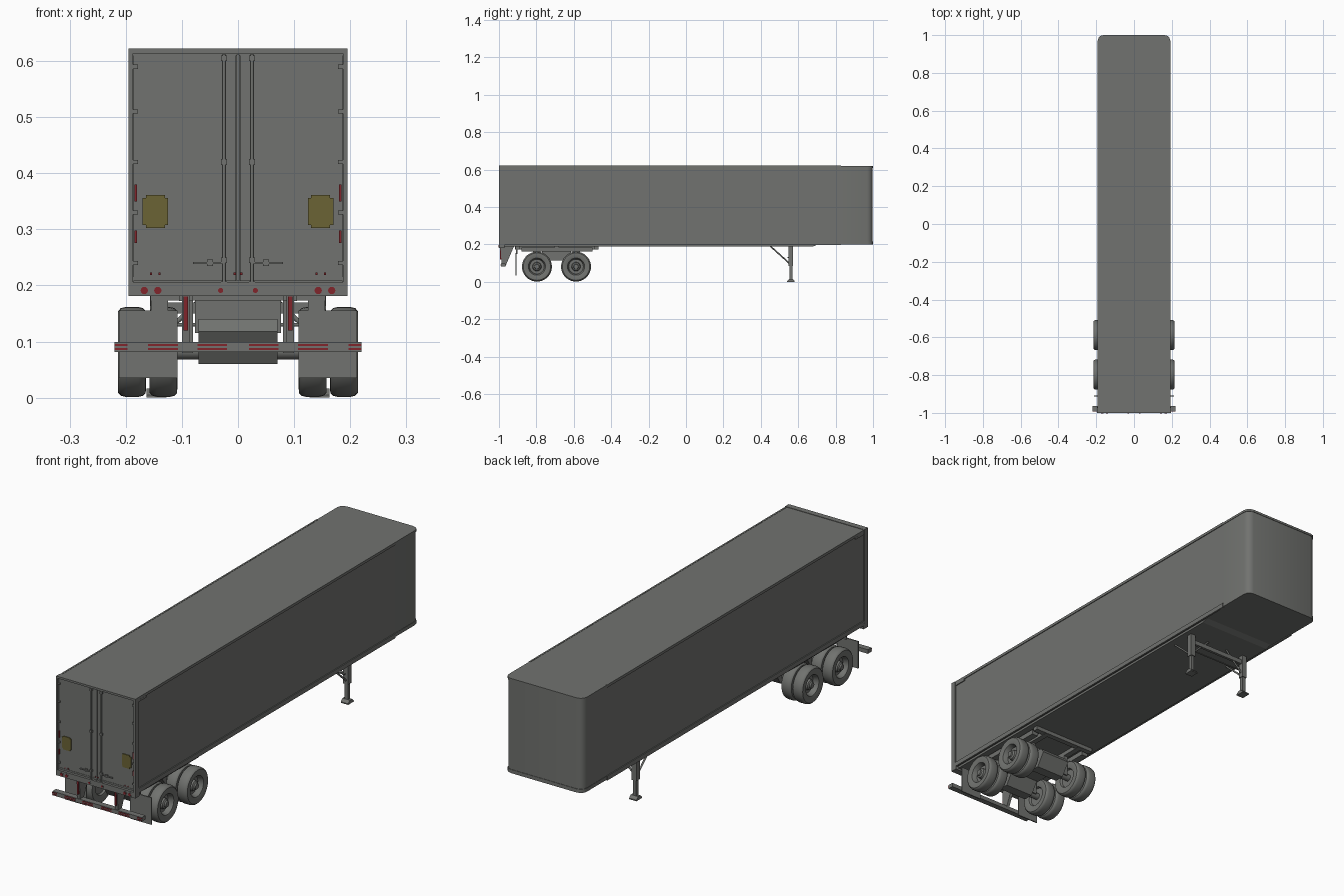
import bpy, bmesh, math
from mathutils import Vector, Matrix

if "Cube" in bpy.data.objects:
    bpy.data.objects.remove(bpy.data.objects["Cube"])


def material(name, rgb):
    m = bpy.data.materials.new(name)
    m.diffuse_color = (*rgb, 1)
    m.use_nodes = True
    m.node_tree.nodes["Principled BSDF"].inputs["Base Color"].default_value = m.diffuse_color
    return m


GREY = material("painted_grey", (0.165, 0.17, 0.16))
RED = material("reflector_red", (0.22, 0.018, 0.024))
YELLOW = material("placard_yellow", (0.147, 0.127, 0.036))


# ---- helpers: everything is built in world coordinates, pairs use a mirror ----
def finish(name, bm, mat=GREY, mirror=False, smooth=None):
    bmesh.ops.recalc_face_normals(bm, faces=bm.faces[:])
    me = bpy.data.meshes.new(name)
    bm.to_mesh(me)
    bm.free()
    me.materials.append(mat)
    ob = bpy.data.objects.new(name, me)
    bpy.context.collection.objects.link(ob)
    if smooth:
        bpy.ops.object.select_all(action='DESELECT')
        ob.select_set(True)
        bpy.context.view_layer.objects.active = ob
        bpy.ops.object.shade_smooth_by_angle(angle=math.radians(smooth))
    if mirror:
        ob.modifiers.new("mirror", 'MIRROR').use_mirror_merge = False
    return ob


def box(name, x, y, z, mat=GREY, mirror=False):
    bm = bmesh.new()
    size = Vector((x[1] - x[0], y[1] - y[0], z[1] - z[0]))
    mid = Vector((x[0] + x[1], y[0] + y[1], z[0] + z[1])) / 2
    bmesh.ops.create_cube(bm, size=1, matrix=Matrix.Translation(mid) @ Matrix.Diagonal(size).to_4x4())
    return finish(name, bm, mat, mirror)


def prism(name, axis, pts, a, b, mat=GREY, mirror=False, smooth=None):
    """Extrude a polygon along x (points are y, z) or along z (points are x, y)."""
    bm = bmesh.new()
    vs = [bm.verts.new((a, p, q) if axis == 'x' else (p, q, a)) for p, q in pts]
    f = bm.faces.new(vs)
    out = bmesh.ops.extrude_face_region(bm, geom=[f])['geom']
    shift = (b - a, 0, 0) if axis == 'x' else (0, 0, b - a)
    bmesh.ops.translate(bm, vec=shift, verts=[v for v in out if isinstance(v, bmesh.types.BMVert)])
    return finish(name, bm, mat, mirror, smooth)


def rod(name, p, q, r, mat=GREY, mirror=False, sides=16):
    p, q = Vector(p), Vector(q)
    d = q - p
    m = Matrix.Translation((p + q) / 2) @ d.to_track_quat('Z', 'Y').to_matrix().to_4x4()
    bm = bmesh.new()
    bmesh.ops.create_cone(bm, cap_ends=True, segments=sides, radius1=r, radius2=r, depth=d.length, matrix=m)
    return finish(name, bm, mat, mirror, 40)


def lathe_x(name, profile, centre, steps=36):
    """Spin (radius, x) points around an x-directed axle, mirrored to both sides."""
    bm = bmesh.new()
    vs = [bm.verts.new((x, 0, r)) for r, x in profile]
    es = [bm.edges.new(e) for e in zip(vs, vs[1:])]
    bmesh.ops.spin(bm, geom=vs + es, cent=(0, 0, 0), axis=(1, 0, 0), angle=math.tau, steps=steps)
    bmesh.ops.remove_doubles(bm, verts=bm.verts[:], dist=1e-5)
    bmesh.ops.translate(bm, vec=centre, verts=bm.verts[:])
    return finish(name, bm, GREY, True, 35)


def nose_outline(w, y0, y1, r, seg=3):
    """Plan outline of the box with rounded front corners."""
    arc = [(w - r + r * math.cos(t), y1 - r + r * math.sin(t))
           for t in (i * math.pi / 2 / seg for i in range(seg + 1))]
    right = [(w, y0), (w, 0.83)] + arc
    return right + [(-x, y) for x, y in reversed(right)]


# ---- cargo box ----
prism("cargo_box", 'z', nose_outline(0.19, -0.985, 0.998, 0.03), 0.2, 0.617, smooth=35)
prism("roof_cap", 'z', nose_outline(0.192, -0.99, 1.0, 0.03), 0.61, 0.62, smooth=35)
prism("nose_bottom_rail", 'z', nose_outline(0.1915, 0.8, 1.0, 0.03), 0.199, 0.215, smooth=35)
box("side_bottom_rail", (0.186, 0.1945), (-0.99, 0.83), (0.196, 0.216), mirror=True)
box("side_top_rail", (0.186, 0.1935), (-0.99, 0.83), (0.609, 0.621), mirror=True)
box("side_marker_rail", (0.188, 0.194), (-0.99, -0.915), (0.6, 0.609), mirror=True)
prism("underframe", 'x', [(-0.99, 0.19), (0.68, 0.19), (0.71, 0.201), (-0.99, 0.201)], -0.18, 0.18)

# ---- rear frame and doors ----
box("rear_post", (0.187, 0.195), (-1.0, -0.975), (0.182, 0.622), mirror=True)
box("rear_header", (-0.195, 0.195), (-1.0, -0.975), (0.613, 0.622))
box("rear_sill", (-0.195, 0.195), (-1.0, -0.97), (0.181, 0.206))
box("door_panel", (0.004, 0.186), (-0.992, -0.984), (0.208, 0.612), mirror=True)
box("door_seal", (-0.0025, 0.0025), (-0.995, -0.984), (0.208, 0.612))
box("door_kick_strip", (0.006, 0.184), (-0.9935, -0.991), (0.211, 0.216), mirror=True)
rod("lock_bar", (0.025, -0.996, 0.197), (0.025, -0.996, 0.612), 0.003, mirror=True)
for z in (0.202, 0.245, 0.42, 0.605):
    box("lock_bar_bracket", (0.02, 0.03), (-1.0, -0.99), (z - 0.005, z + 0.005), mirror=True)
box("lock_handle", (0.025, 0.08), (-0.999, -0.994), (0.238, 0.242), mirror=True)
box("handle_catch", (0.045, 0.055), (-0.998, -0.99), (0.235, 0.246), mirror=True)
for z in (0.24, 0.33, 0.42, 0.51, 0.59):
    box("door_hinge", (0.178, 0.19), (-0.998, -0.99), (z - 0.004, z + 0.004), mirror=True)

# ---- placards, reflectors and lamps ----
box("door_placard", (0.125, 0.17), (-0.995, -0.99), (0.308, 0.356), YELLOW, True)
box("door_placard_tab", (0.13, 0.164), (-0.9955, -0.99), (0.302, 0.361), YELLOW, True)
for z0, z1 in ((0.276, 0.298), (0.35, 0.38)):
    box("door_edge_reflector", (0.18, 0.1845), (-0.9985, -0.99), (z0, z1), RED, True)
for x in (0.006, 0.14, 0.155):
    box("door_stud", (x - 0.002, x + 0.002), (-0.995, -0.99), (0.219, 0.223), RED, True)
for x, r in ((0.143, 0.01), (0.167, 0.01), (0.031, 0.007)):
    rod("lamp_rim", (x, -1.001, 0.191), (x, -0.98, 0.191), r, mirror=True)
    rod("lamp_lens", (x, -1.002, 0.191), (x, -0.993, 0.191), r * 0.65, RED, True)

# ---- rear impact guard ----
prism("guard_strut", 'x', [(-0.992, 0.19), (-0.92, 0.19), (-0.965, 0.085), (-0.985, 0.085)],
      0.086, 0.1, mirror=True)
box("strut_reflector", (0.089, 0.097), (-0.994, -0.985), (0.12, 0.18), RED, True)
box("guard_bar", (-0.22, 0.22), (-0.99, -0.964), (0.081, 0.099))
for x0, x1 in ((0.02, 0.072), (0.107, 0.16), (0.197, 0.22)):
    for z in (0.085, 0.0925):
        box("guard_reflector", (x0, x1), (-0.992, -0.985), (z, z + 0.0035), RED, True)

# ---- bogie ----
box("bogie_slide_rail", (0.08, 0.105), (-0.915, -0.47), (0.172, 0.192), mirror=True)
box("bogie_side_plate", (0.125, 0.156), (-0.88, -0.5), (0.163, 0.185), mirror=True)
for y in (-0.9, -0.69, -0.48):
    box("bogie_crossmember", (-0.156, 0.156), (y - 0.012, y + 0.012), (0.173, 0.191))
box("bogie_centre_box", (-0.077, 0.077), (-0.77, -0.615), (0.115, 0.19))
TYRE = [(0.0, -0.012), (0.04, -0.012), (0.044, -0.021), (0.06, -0.025), (0.073, -0.0245),
        (0.078, -0.02), (0.08, -0.012), (0.08, 0.012), (0.078, 0.02), (0.073, 0.0245),
        (0.06, 0.025), (0.046, 0.021), (0.042, 0.012), (0.039, -0.002), (0.024, -0.002),
        (0.021, 0.012), (0.014, 0.016), (0.012, 0.022), (0.0, 0.022)]
for y in (-0.797, -0.588):
    rod("axle", (-0.16, y, 0.083), (0.16, y, 0.083), 0.015)
    hexa = [(y - 0.06, 0.118), (y - 0.022, 0.06), (y + 0.022, 0.06),
            (y + 0.06, 0.118), (y + 0.045, 0.14), (y - 0.045, 0.14)]
    prism("axle_housing", 'x', hexa, -0.07, 0.07)
    box("axle_hanger", (0.08, 0.1), (y - 0.02, y + 0.02), (0.08, 0.175), mirror=True)
    lathe_x("outer_wheel", TYRE, (0.189, y, 0.0815))
    lathe_x("inner_wheel", TYRE, (0.133, y, 0.0815))

# ---- mud flaps ----
box("mud_flap", (0.108, 0.212), (-0.912, -0.907), (0.035, 0.155), mirror=True)
box("mud_flap_hanger", (0.125, 0.155), (-0.91, -0.902), (0.15, 0.195), mirror=True)

# ---- landing gear ----
box("landing_leg_upper", (0.133, 0.157), (0.549, 0.573), (0.085, 0.195), mirror=True)
box("landing_leg_lower", (0.137, 0.153), (0.553, 0.569), (0.008, 0.09), mirror=True)
prism("landing_foot", 'x', [(0.541, 0), (0.581, 0), (0.581, 0.005), (0.569, 0.016),
                            (0.553, 0.016), (0.541, 0.005)], 0.127, 0.163, mirror=True)
rod("landing_brace", (0.145, 0.45, 0.192), (0.145, 0.552, 0.1), 0.004, mirror=True)
box("landing_crossbar", (-0.14, 0.14), (0.555, 0.567), (0.15, 0.17))
rod("landing_crank_shaft", (-0.145, 0.545, 0.13), (0.145, 0.545, 0.13), 0.003)
rod("landing_diagonal", (0.14, 0.561, 0.105), (0.05, 0.561, 0.192), 0.004, mirror=True)
